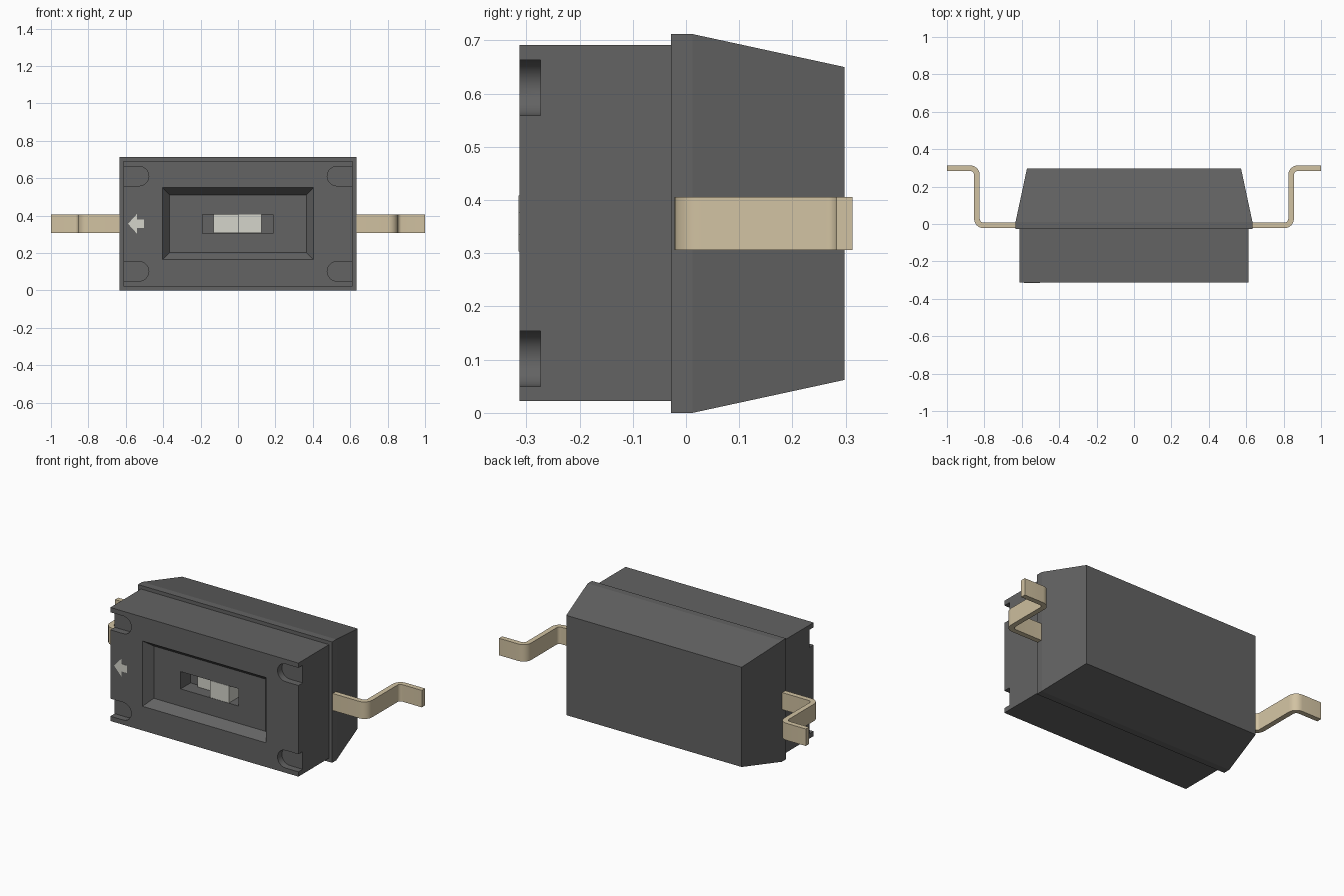
import bpy, bmesh, math
from mathutils import Vector

if "Cube" in bpy.data.objects:
    bpy.data.objects.remove(bpy.data.objects["Cube"])


def material(name, rgb):
    m = bpy.data.materials.new(name)
    m.diffuse_color = (*rgb, 1)
    m.use_nodes = True
    m.node_tree.nodes["Principled BSDF"].inputs["Base Color"].default_value = m.diffuse_color
    return m


BODY = material("dark_plastic", (0.125, 0.125, 0.125))
METAL = material("tan_metal", (0.64, 0.54, 0.36))
WHITE = material("off_white", (0.66, 0.66, 0.60))
CZ = 0.356


def loft(name, rings, mat=None):
    """Closed solid through matching rings of 3D points."""
    bm = bmesh.new()
    vr = [[bm.verts.new(p) for p in ring] for ring in rings]
    n = len(vr[0])
    for a, b in zip(vr, vr[1:]):
        for i in range(n):
            j = (i + 1) % n
            bm.faces.new((a[i], a[j], b[j], b[i]))
    bm.faces.new(vr[0])
    bm.faces.new(vr[-1])
    bmesh.ops.recalc_face_normals(bm, faces=bm.faces)
    me = bpy.data.meshes.new(name)
    bm.to_mesh(me)
    bm.free()
    ob = bpy.data.objects.new(name, me)
    bpy.context.collection.objects.link(ob)
    if mat:
        me.materials.append(mat)
    return ob


def rect(y, x0, x1, z0, z1):
    return [(x0, y, z0), (x1, y, z0), (x1, y, z1), (x0, y, z1)]


def prism(name, pts, y0, y1, mat=None):
    return loft(name, [[(x, y, z) for x, z in pts] for y in (y0, y1)], mat)


def cut(target, cutter):
    bpy.context.view_layer.objects.active = target
    mod = target.modifiers.new("cut", 'BOOLEAN')
    mod.operation = 'DIFFERENCE'
    mod.solver = 'EXACT'
    mod.object = cutter
    bpy.ops.object.modifier_apply(modifier=mod.name)
    bpy.data.objects.remove(cutter)


def smooth(ob):
    bpy.ops.object.select_all(action='DESELECT')
    ob.select_set(True)
    bpy.context.view_layer.objects.active = ob
    bpy.ops.object.shade_smooth_by_angle(angle=math.radians(30))


def arc(cx, cy, r, a0, a1, n=6):
    return [(cx + r * math.cos(math.radians(a0 + (a1 - a0) * i / n)),
             cy + r * math.sin(math.radians(a0 + (a1 - a0) * i / n))) for i in range(n + 1)]


# Rear housing: straight rim, then tapered to the back
loft("rear_housing", [rect(-0.028, -0.633, 0.633, 0, 0.712),
                      rect(0.012, -0.633, 0.633, 0, 0.712),
                      rect(0.298, -0.572, 0.572, 0.062, 0.65)], BODY)

# Front housing with sloped recess, slider slot and corner notches
front = loft("front_housing", [rect(-0.313, -0.613, 0.613, 0.022, 0.691),
                               rect(-0.028, -0.613, 0.613, 0.022, 0.691)], BODY)
cut(front, loft("recess_cutter", [rect(-0.323, -0.411, 0.411, 0.157, 0.557),
                                  rect(-0.263, -0.365, 0.365, 0.203, 0.511)]))
cut(front, loft("slot_cutter", [rect(-0.29, -0.19, 0.187, 0.305, 0.407),
                                rect(-0.17, -0.19, 0.187, 0.305, 0.407)]))
for s in (-1, 1):
    for z in (0.102, 0.611):
        pts = [(0.7, z - 0.052)] + arc(0.529, z, 0.052, 270, 90, 14) + [(0.7, z + 0.052)]
        cut(front, prism("notch_cutter", [(s * x, zz) for x, zz in pts], -0.35, -0.273))
smooth(front)

# Stepped slider: low left half, raised right half
slider = [(-0.13, -0.165), (0.125, -0.165), (0.125, -0.263), (0, -0.263), (0, -0.192), (-0.13, -0.192)]
loft("slider", [[(x, y, z) for x, y in slider] for z in (0.306, 0.406)], WHITE)

# Printed direction arrow
arrow = [(-0.588, 0), (-0.54, 0.053), (-0.54, 0.022), (-0.503, 0.022),
         (-0.503, -0.022), (-0.54, -0.022), (-0.54, -0.053)]
prism("direction_arrow", [(x, z + CZ) for x, z in arrow], -0.3145, -0.306, WHITE)

# Bent leads, one per side
ri, ro = 0.02, 0.05
outer = [(0.6, -0.022)] + arc(0.805, 0.028, ro, -90, 0) + arc(0.875, 0.263, ri, 180, 90) + [(1.0, 0.283)]
inner = [(0.6, 0.008)] + arc(0.805, 0.028, ri, -90, 0) + arc(0.875, 0.263, ro, 180, 90) + [(1.0, 0.313)]
for s, name in ((-1, "left_lead"), (1, "right_lead")):
    # quad cross-sections swept along the strip
    rings = [[(s * a[0], a[1], 0.306), (s * b[0], b[1], 0.306),
              (s * b[0], b[1], 0.406), (s * a[0], a[1], 0.406)] for a, b in zip(outer, inner)]
    smooth(loft(name, rings, METAL))
